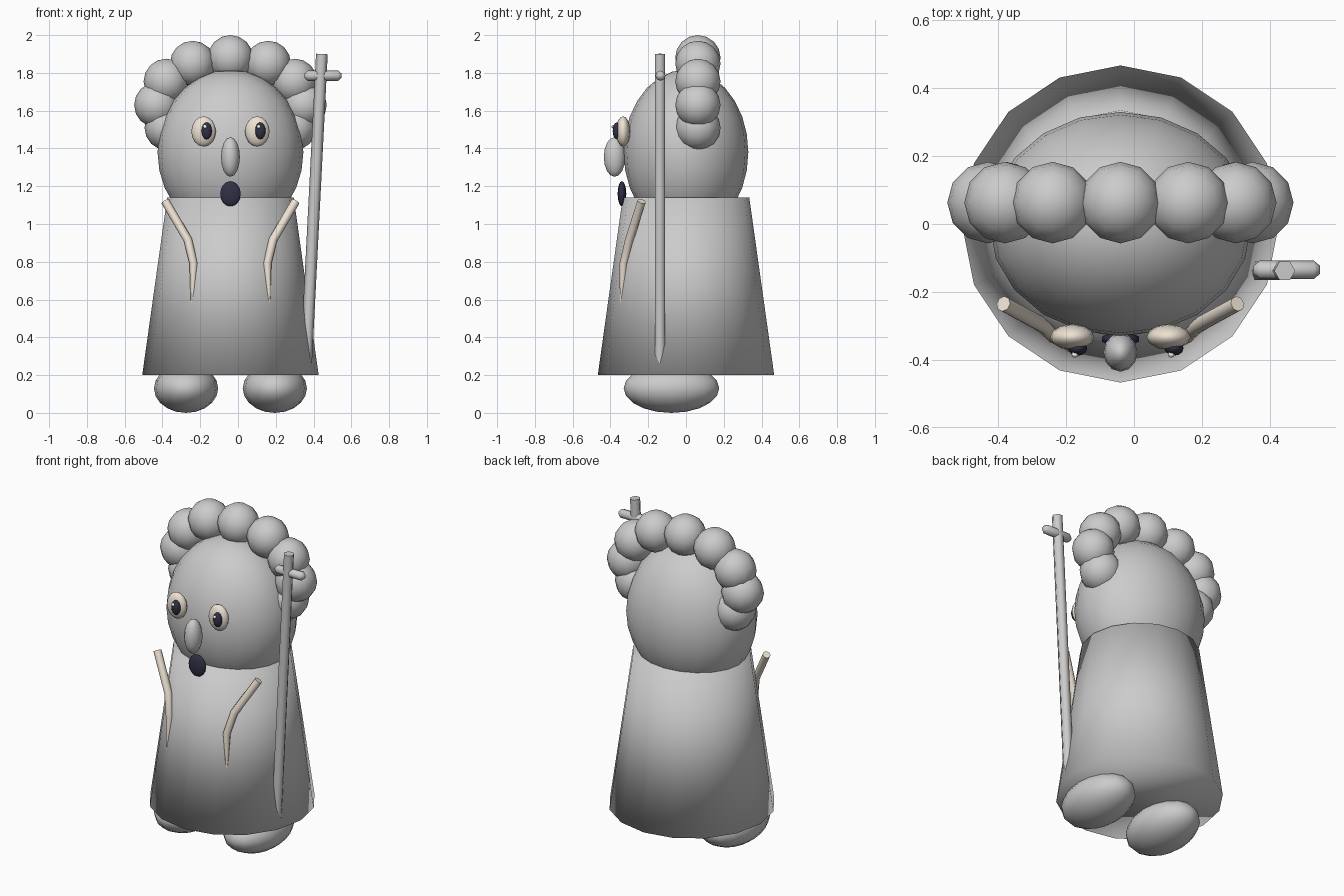
import bpy, bmesh, math
from mathutils import Vector

if "Cube" in bpy.data.objects:
    bpy.data.objects.remove(bpy.data.objects["Cube"])

CX = -0.04  # the figure's mirror line


def material(name, rgb):
    m = bpy.data.materials.new(name)
    m.diffuse_color = (*rgb, 1)
    m.use_nodes = True
    m.node_tree.nodes["Principled BSDF"].inputs["Base Color"].default_value = m.diffuse_color
    return m


cream = material("cream", (0.85, 0.76, 0.65))
dark = material("dark", (0.03, 0.03, 0.06))
white = material("white", (0.95, 0.93, 0.9))


def finish(name, mat=None):
    ob = bpy.context.object
    ob.name = name
    if mat:
        ob.data.materials.append(mat)
    bpy.ops.object.shade_smooth()
    return ob


def ball(name, loc, size, mat=None, seg=12, rings=8):
    bpy.ops.mesh.primitive_uv_sphere_add(segments=seg, ring_count=rings, location=loc)
    bpy.context.object.scale = size
    return finish(name, mat)


def rod(name, points, radii, sides, mat=None):
    """Sweep a polygon along a path, with one radius per point."""
    pts = [Vector(p) for p in points]
    bm = bmesh.new()
    rings = []
    for i, p in enumerate(pts):
        t = (pts[min(i + 1, len(pts) - 1)] - pts[max(i - 1, 0)]).normalized()
        u = t.cross(Vector((0, 1, 0))).normalized()
        v = t.cross(u)
        angles = [2 * math.pi * k / sides for k in range(sides)]
        rings.append([bm.verts.new(p + radii[i] * (math.cos(a) * u + math.sin(a) * v))
                      for a in angles])
    for a, b in zip(rings, rings[1:]):
        for k in range(sides):
            n = (k + 1) % sides
            bm.faces.new((a[k], a[n], b[n], b[k]))
    bm.faces.new(rings[0])
    bm.faces.new(rings[-1])
    bmesh.ops.recalc_face_normals(bm, faces=bm.faces)
    me = bpy.data.meshes.new(name)
    bm.to_mesh(me)
    bm.free()
    ob = bpy.data.objects.new(name, me)
    bpy.context.collection.objects.link(ob)
    bpy.ops.object.select_all(action='DESELECT')
    bpy.context.view_layer.objects.active = ob
    ob.select_set(True)
    if mat:
        me.materials.append(mat)
    bpy.ops.object.shade_smooth_by_angle(angle=math.radians(65))
    return ob


# Robe and head
bpy.ops.mesh.primitive_cone_add(vertices=16, radius1=0.467, radius2=0.335,
                                depth=0.94, location=(CX, 0, 0.67))
finish("robe")
ball("head", (CX, 0, 1.38), (0.386, 0.33, 0.437), seg=20, rings=14)

# Arc of hair puffs, mirrored left and right
ball("hair_top", (CX, 0.063, 1.88), (0.12,) * 3)
for dx, z in [(0.2, 1.85), (0.34, 1.755), (0.39, 1.63), (0.335, 1.51)]:
    for s in (-1, 1):
        ball("hair_puff", (CX + s * dx, 0.063, z), (0.12,) * 3)

for s in (-1, 1):
    # Eyes, with pupils looking slightly to one side
    ex = CX + s * 0.142
    ball("eye", (ex, -0.333, 1.49), (0.065, 0.038, 0.08), cream)
    ball("pupil", (ex + 0.016, -0.366, 1.493), (0.028, 0.022, 0.045), dark)
    ball("eye_glint", (ex + 0.008, -0.384, 1.515), (0.01,) * 3, white, 8, 6)
    # Feet
    ball("foot", (CX + s * 0.235, -0.077, 0.13), (0.17, 0.253, 0.13), seg=16, rings=10)
    # Robe cords hanging down the chest
    rod("cord", [(CX + s * 0.345, -0.235, 1.12), (CX + s * 0.225, -0.30, 0.915),
                 (CX + s * 0.195, -0.33, 0.79), (CX + s * 0.205, -0.345, 0.57)],
        [0.023, 0.023, 0.022, 0.005], 8, cream)

# Nose and mouth
ball("nose", (CX, -0.378, 1.355), (0.05, 0.057, 0.105))
ball("mouth", (CX, -0.339, 1.16), (0.057, 0.023, 0.067), dark, 10, 8)

# Staff with short crossbar
rod("staff", [(0.36, -0.138, 0.25), (0.444, -0.138, 1.9)], [0.031, 0.031], 6)
bar = [0.352, 0.37, 0.53, 0.548]
bar_ob = rod("staff_crossbar", [(x, -0.135, 1.785) for x in bar],
             [0.012, 0.027, 0.027, 0.012], 8)
